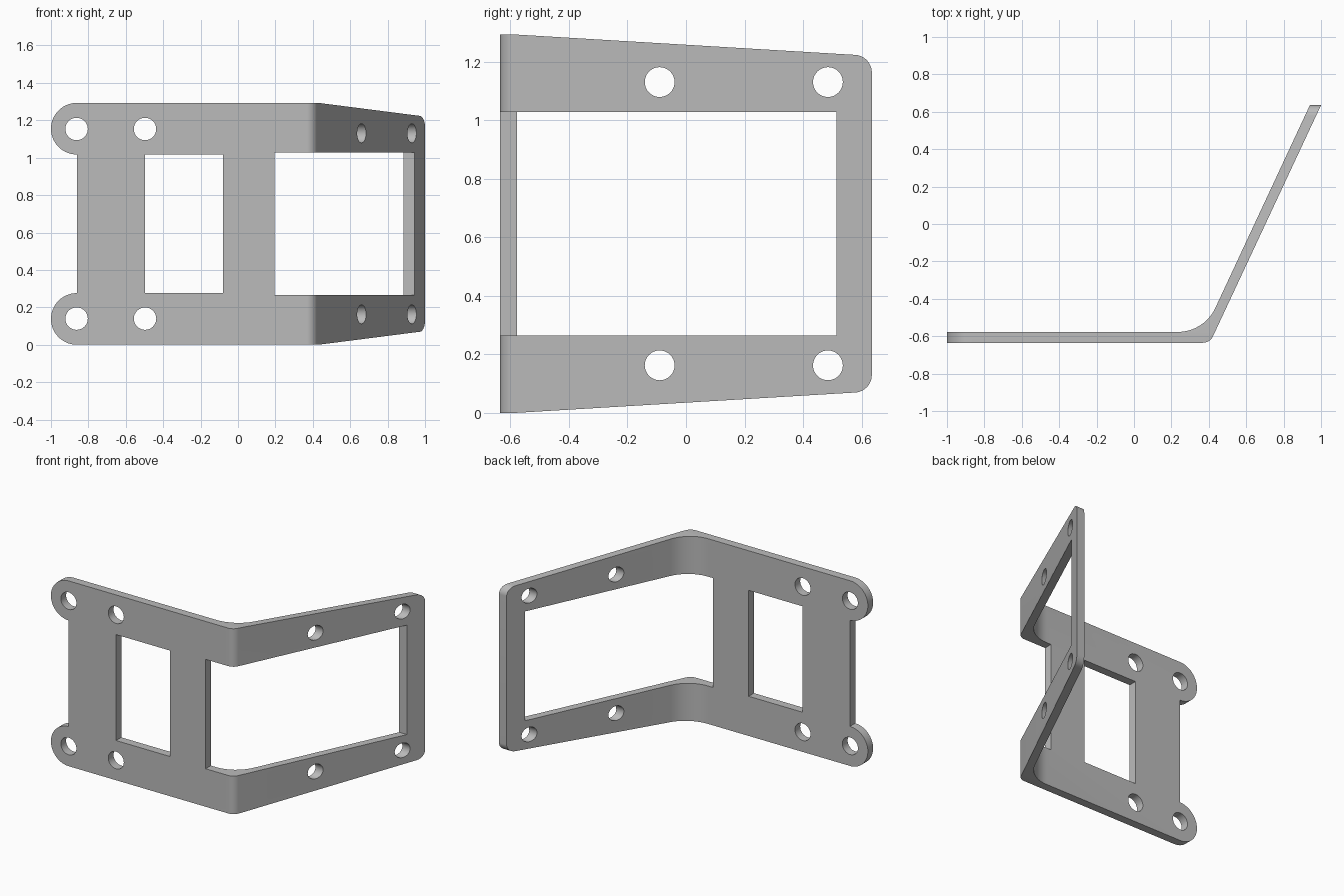
import bpy, bmesh
from math import pi, cos, sin
from mathutils import Vector

if "Cube" in bpy.data.objects:
    bpy.data.objects.remove(bpy.data.objects["Cube"])

HEIGHT = 1.293
MID = HEIGHT / 2
LUG_X, LUG_R = -0.862, 0.138


def arc(u, v, r, start, end, n):
    return [(u + r * cos(start + (end - start) * i / n),
             v + r * sin(start + (end - start) * i / n)) for i in range(n + 1)]


def fillet(corners, n=10):
    """Round each (u, v, radius) corner of an outline."""
    out = []
    for i, (u, v, r) in enumerate(corners):
        p = Vector((u, v))
        if r == 0:
            out.append(p)
            continue
        a = (Vector(corners[i - 1][:2]) - p).normalized()
        b = (Vector(corners[(i + 1) % len(corners)][:2]) - p).normalized()
        half = a.angle(b) / 2
        centre = p + (a + b).normalized() * r / sin(half)
        reach = r * cos(half) / sin(half)
        s, e = p + a * reach - centre, p + b * reach - centre
        out += [centre + s.lerp(e, k / n).normalized() * r for k in range(n + 1)]
    return out


def prism(name, outline, axis, lo, hi):
    """Extrude a 2D outline along x, y or z."""
    place = {"x": lambda u, v, w: (w, u, v),
             "y": lambda u, v, w: (u, w, v),
             "z": lambda u, v, w: (u, v, w)}[axis]
    bm = bmesh.new()
    face = bm.faces.new([bm.verts.new(place(p[0], p[1], lo)) for p in outline])
    ext = bmesh.ops.extrude_face_region(bm, geom=[face])
    verts = [g for g in ext["geom"] if isinstance(g, bmesh.types.BMVert)]
    bmesh.ops.translate(bm, verts=verts, vec=Vector(place(0, 0, hi - lo)))
    bmesh.ops.recalc_face_normals(bm, faces=bm.faces)
    mesh = bpy.data.meshes.new(name)
    bm.to_mesh(mesh)
    bm.free()
    obj = bpy.data.objects.new(name, mesh)
    bpy.context.collection.objects.link(obj)
    return obj


def rect(u0, u1, v0, v1):
    return [(u0, v0), (u1, v0), (u1, v1), (u0, v1)]


# Bent sheet, seen from the top
bracket = prism("bracket", fillet([
    (-1.2, -0.635, 0), (0.406, -0.635, 0.06), (1.077, 0.8, 0),
    (1.017, 0.8, 0), (0.375, -0.577, 0.22), (-1.2, -0.577, 0)]), "z", -0.2, 1.5)
bpy.context.view_layer.objects.active = bracket
bracket.select_set(True)


def combine(tool, operation):
    mod = bracket.modifiers.new(tool.name, "BOOLEAN")
    mod.operation, mod.solver, mod.object = operation, "EXACT", tool
    bpy.ops.object.modifier_apply(modifier=mod.name)
    bpy.data.objects.remove(tool)


# Front outline with the two rounded lugs
front = ([(1.2, 0)] + arc(LUG_X, LUG_R, LUG_R, -pi / 2, -pi * 1.5, 28)
         + arc(LUG_X, HEIGHT - LUG_R, LUG_R, -pi / 2, -pi * 1.5, 28) + [(1.2, HEIGHT)])
combine(prism("front_outline", front, "y", -2, 2), "INTERSECT")

# Tapered side outline with rounded far corners
side = fillet([(-0.8, -0.013, 0), (0.635, 0.073, 0.06),
               (0.635, HEIGHT - 0.073, 0.06), (-0.8, HEIGHT + 0.013, 0)])
combine(prism("side_outline", side, "x", -2, 2), "INTERSECT")

# Windows
combine(prism("front_window", rect(-0.497, -0.08, 0.277, HEIGHT - 0.277), "y", -1, 0), "DIFFERENCE")
combine(prism("corner_window", rect(0.195, 1.3, 0.265, HEIGHT - 0.265), "y", -1, 0.515), "DIFFERENCE")

# Screw holes, mirrored top and bottom
for sign in (-1, 1):
    for x in (-0.863, -0.497):
        ring = arc(x, MID + sign * 0.507, 0.06, 0, 2 * pi, 32)[:-1]
        combine(prism("front_hole", ring, "y", -1, -0.4), "DIFFERENCE")
    for y in (-0.09, 0.485):
        ring = arc(y, MID + sign * 0.484, 0.051, 0, 2 * pi, 32)[:-1]
        combine(prism("side_hole", ring, "x", 0.3, 1.3), "DIFFERENCE")

# Plain grey metal
grey = bpy.data.materials.new("grey metal")
grey.use_nodes = True
colour = (0.5, 0.5, 0.5, 1)
grey.diffuse_color = colour
grey.node_tree.nodes["Principled BSDF"].inputs["Base Color"].default_value = colour
bracket.data.materials.clear()
bracket.data.materials.append(grey)
bpy.ops.object.shade_smooth_by_angle(angle=pi / 6)
